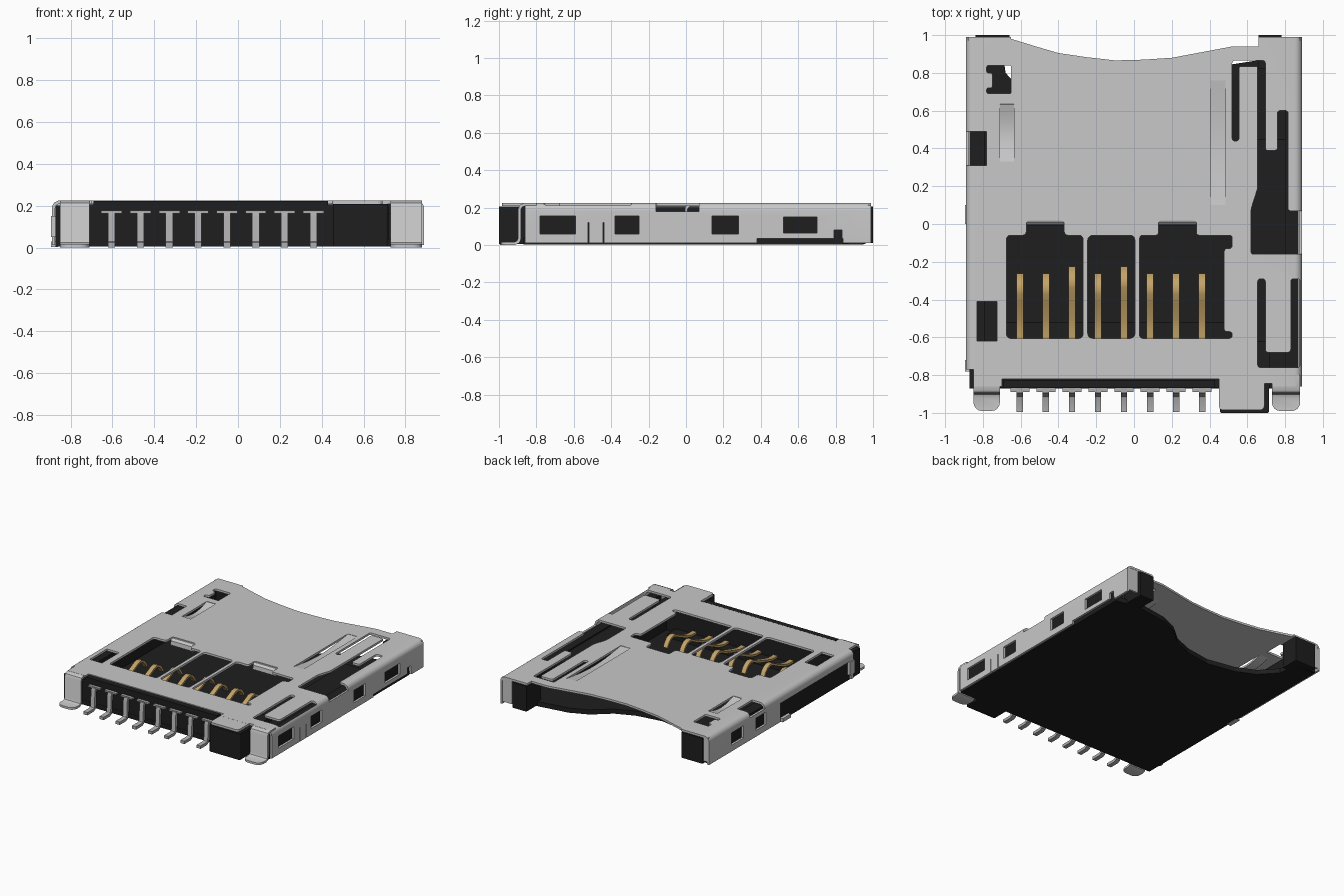
import bpy, bmesh, math
from mathutils import Vector


def material(name, rgb):
    m = bpy.data.materials.new(name)
    m.diffuse_color = (*rgb, 1)
    return m


STEEL = material("shell steel", (0.58, 0.58, 0.58))
TIN = material("tinned pins", (0.42, 0.42, 0.43))
GOLD = material("gold contacts", (0.55, 0.37, 0.14))
BLACK = material("black plastic", (0.013, 0.013, 0.013))


def finish(name, bm, mat):
    bmesh.ops.recalc_face_normals(bm, faces=bm.faces)
    me = bpy.data.meshes.new(name)
    bm.to_mesh(me)
    bm.free()
    ob = bpy.data.objects.new(name, me)
    bpy.context.collection.objects.link(ob)
    if mat:
        me.materials.append(mat)
    return ob


def extrude(pts, vec):
    """Closed prism from a loop of 3D points."""
    bm = bmesh.new()
    f = bm.faces.new([bm.verts.new(p) for p in pts])
    r = bmesh.ops.extrude_face_region(bm, geom=[f])
    bmesh.ops.translate(bm, vec=vec, verts=[v for v in r["geom"] if isinstance(v, bmesh.types.BMVert)])
    return bm


def prism(name, pts, z0, z1, mat=None, r=0.0):
    """Vertical prism with optionally rounded upright edges."""
    bm = extrude([(x, y, z0) for x, y in pts], (0, 0, z1 - z0))
    if r:
        ed = [e for e in bm.edges if abs(e.verts[0].co.z - e.verts[1].co.z) > 1e-4]
        bmesh.ops.bevel(bm, geom=ed, offset=r, segments=3, profile=0.5, affect='EDGES', clamp_overlap=True)
    return finish(name, bm, mat)


def box(name, x0, x1, y0, y1, z0, z1, mat=None, r=0.0):
    return prism(name, [(x0, y0), (x1, y0), (x1, y1), (x0, y1)], z0, z1, mat, r)


def strip(name, path, x0, x1, t, mat, r=0.0):
    """Bent sheet strip: a (y, z) centre path with thickness t, spanning x0..x1."""
    p = [Vector(q) for q in path]
    up, dn = [], []
    for i, q in enumerate(p):
        a = (q - p[i - 1]).normalized() if i else (p[1] - q).normalized()
        b = (p[i + 1] - q).normalized() if i < len(p) - 1 else a
        d = (a + b).normalized()
        n = Vector((-d.y, d.x)) * (t / 2 / max(0.5, d.dot(a)))
        up.append(q + n)
        dn.append(q - n)
    bm = extrude([(x0, *q) for q in up + dn[::-1]], (x1 - x0, 0, 0))
    if r:
        ym = min(v.co.y for v in bm.verts)
        ed = [e for e in bm.edges if all(v.co.y < ym + 1e-3 for v in e.verts)
              and abs(e.verts[0].co.x - e.verts[1].co.x) < 1e-5]
        bmesh.ops.bevel(bm, geom=ed, offset=r, segments=4, profile=0.5, affect='EDGES')
    ob = finish(name, bm, mat)
    smooth(ob)
    return ob


def smooth(ob):
    bpy.ops.object.select_all(action='DESELECT')
    ob.select_set(True)
    bpy.context.view_layer.objects.active = ob
    bpy.ops.object.shade_smooth_by_angle(angle=math.radians(35))


def cut(ob, cutter):
    bpy.context.view_layer.objects.active = ob
    m = ob.modifiers.new("cut", 'BOOLEAN')
    m.operation, m.solver, m.object = 'DIFFERENCE', 'EXACT', cutter
    bpy.ops.object.modifier_apply(modifier=m.name)
    bpy.data.objects.remove(cutter)


# Shell: rounded U-section running front to back
W, TOP, T, R = 0.89, 0.225, 0.016, 0.04


def u_half(w, top, r):
    arc = [(w - r + r * math.cos(a), top - r + r * math.sin(a)) for a in [i * math.pi / 12 for i in range(7)]]
    return [(w, 0.012)] + arc


outer, inner = u_half(W, TOP, R), u_half(W - T, TOP - T, R - T)
loop = outer + [(-x, z) for x, z in outer[::-1]] + [(-x, z) for x, z in inner] + inner[::-1]
shell = finish("metal_shell", extrude([(x, -0.86, z) for x, z in loop], (0, 1.85, 0)), STEEL)

# Top cut-outs: card lip, contact windows, springs and latch slots
outlines = [
    ([(-0.65, 0.98), (-0.52, 0.94), (-0.4, 0.905), (-0.25, 0.883), (-0.1, 0.866), (0.05, 0.87), (0.2, 0.88),
      (0.36, 0.91), (0.52, 0.94), (0.66, 0.94), (0.66, 1.1), (-0.65, 1.1)], 0),
    ([(-0.675, -0.605), (-0.27, -0.605), (-0.27, -0.06), (-0.37, -0.06), (-0.37, 0.02), (-0.57, 0.02),
      (-0.57, -0.06), (-0.675, -0.06)], 0.02),
    ([(-0.245, -0.605), (0.005, -0.605), (0.005, -0.06), (-0.245, -0.06)], 0.025),
    ([(0.03, -0.605), (0.52, -0.605), (0.52, -0.57), (0.477, -0.57), (0.477, -0.13), (0.52, -0.13), (0.52, -0.06),
      (0.33, -0.06), (0.33, 0.02), (0.13, 0.02), (0.13, -0.06), (0.03, -0.06)], 0.015),
    ([(-0.65, 0.69), (-0.65, 0.84), (-0.78, 0.84), (-0.78, 0.8), (-0.75, 0.8), (-0.75, 0.72), (-0.78, 0.72),
      (-0.78, 0.69)], 0.01),
    ([(0.52, 0.44), (0.555, 0.44), (0.555, 0.835), (0.655, 0.835), (0.655, 0.19), (0.62, 0.08), (0.62, -0.16),
      (0.92, -0.16), (0.92, 0.07), (0.815, 0.07), (0.815, 0.6), (0.76, 0.6), (0.76, 0.39), (0.695, 0.39),
      (0.695, 0.865), (0.52, 0.865)], 0.012),
    ([(0.655, -0.29), (0.655, -0.76), (0.88, -0.76), (0.88, -0.29), (0.83, -0.29), (0.83, -0.68), (0.695, -0.68),
      (0.695, -0.29)], 0.015),
]
for pts, r in outlines:
    cut(shell, prism("cutter", pts, 0.18, 0.3, None, r))

RIBS = [(-0.71, -0.635, 0.33, 0.635), (0.405, 0.485, 0.1, 0.76)]
for x0, x1, y0, y1 in RIBS + [(-0.83, -0.725, -0.62, -0.41), (-0.95, -0.78, 0.31, 0.49)]:
    cut(shell, box("cutter", x0, x1, y0, y1, 0.185, 0.3))

# Front edge notches
for x0, x1, y1 in [(-0.7, 0.45, -0.82), (-0.95, -0.85, -0.77), (0.69, 0.73, -0.845)]:
    cut(shell, box("cutter", x0, x1, -1.1, y1, -0.1, 0.3))

# Side windows and lower cut-outs
sides = [(1, -0.78, -0.59, 0.06, 0.155), (1, -0.38, -0.25, 0.06, 0.155), (1, 0.14, 0.28, 0.06, 0.155),
         (1, 0.52, 0.70, 0.065, 0.15), (1, 0.38, 0.84, -0.1, 0.034), (1, 0.79, 0.835, 0.02, 0.08),
         (1, -0.525, -0.518, -0.1, 0.12), (1, -0.445, -0.438, -0.1, 0.12),
         (-1, 0.57, 0.72, 0.06, 0.155), (-1, 0.3, 0.42, 0.06, 0.155), (-1, -0.74, 0.12, -0.1, 0.155)]
for s, y0, y1, z0, z1 in sides:
    a, b = sorted((s * 0.85, s * 0.95))
    cut(shell, box("cutter", a, b, y0, y1, z0, z1))
smooth(shell)

# Sagging pressed springs in the top plate
for i, (x0, x1, y0, y1) in enumerate(RIBS):
    path = [(y0 + (y1 - y0) * k / 10, 0.216 - 0.03 * math.sin(math.pi * k / 10)) for k in range(11)]
    strip(f"pressed_spring_{i}", path, x0, x1, 0.014, STEEL)

# Turned-down lips behind the contact windows
for i, x0 in enumerate((-0.57, 0.13)):
    strip(f"window_lip_{i}", [(0.04, 0.216), (0.015, 0.212), (0.003, 0.2), (0.0, 0.17)], x0, x0 + 0.2, 0.014, STEEL)

# Front lid, folded legs with solder feet, folded back corners
box("front_lid", 0.45, 0.69, -0.985, -0.84, 0.208, 0.2245, STEEL, 0.02)
LEG = [(-0.8, 0.216), (-0.865, 0.216), (-0.883, 0.208), (-0.89, 0.19), (-0.89, 0.035), (-0.897, 0.017),
       (-0.915, 0.009), (-0.99, 0.009)]
for name, x0, x1 in [("left_leg", -0.85, -0.71), ("right_leg", 0.73, 0.88)]:
    strip(name, LEG, x0, x1, 0.016, STEEL, 0.045)
box("back_right_fold", 0.79, 0.88, 0.972, 0.988, 0.03, 0.215, STEEL)
box("back_left_fold", -0.88, -0.83, 0.972, 0.988, 0.03, 0.215, STEEL)
box("left_solder_tab_back", -0.895, -0.86, 0.0, 0.1, 0.002, 0.03, STEEL)
box("left_solder_tab_front", -0.895, -0.87, -0.78, -0.72, 0.05, 0.15, STEEL)

# Plastic base: floor with curved card recess, walls, beam and front block
FLOOR = [(-0.872, -0.87), (0.872, -0.87), (0.872, 0.84), (0.68, 0.87), (0.42, 0.83), (0.28, 0.77), (0.15, 0.66),
         (0.0, 0.6), (-0.2, 0.57), (-0.42, 0.61), (-0.57, 0.68), (-0.68, 0.8), (-0.7, 0.95), (-0.872, 0.95)]
prism("base_floor", FLOOR, 0.004, 0.04, BLACK)
box("base_left_wall", -0.872, -0.79, -0.87, 0.96, 0.006, 0.2, BLACK)
box("base_right_wall", 0.8, 0.872, -0.845, 0.84, 0.006, 0.175, BLACK)
box("base_left_post", -0.84, -0.66, 0.86, 1.0, 0.012, 0.207, BLACK)
box("base_right_post", 0.66, 0.78, 0.82, 1.0, 0.012, 0.207, BLACK)
box("base_beam", -0.83, 0.72, -0.868, -0.62, 0.006, 0.2, BLACK)
box("base_beam_ridge", -0.69, 0.43, -0.868, -0.826, 0.19, 0.222, BLACK)
box("contact_ledge", -0.72, 0.52, -0.63, -0.52, 0.03, 0.07, BLACK)
box("front_block", 0.455, 0.715, -1.0, -0.8, 0.006, 0.207, BLACK, 0.008)
box("eject_slider", 0.6, 0.81, -0.76, 0.45, 0.03, 0.165, BLACK)

# Eight pins with shoulders, and their gold spring contacts
PIN = [(-0.84, 0.165), (-0.872, 0.165), (-0.887, 0.16), (-0.893, 0.145), (-0.897, 0.04), (-0.904, 0.02),
       (-0.92, 0.012), (-0.995, 0.012)]
for i in range(8):
    x = -0.604 + i * 0.1378
    strip(f"pin_{i}", PIN, x - 0.017, x + 0.017, 0.022, TIN)
    box(f"pin_shoulder_{i}", x - 0.05, x + 0.05, -0.89, -0.86, 0.163, 0.176, TIN)
    d = 0.035 if i in (2, 4) else 0.0
    wave = [(-0.63, 0.085), (-0.56, 0.085), (-0.5, 0.1), (-0.42 + d, 0.135), (-0.37 + d, 0.16), (-0.34 + d, 0.165),
            (-0.31 + d, 0.155), (-0.285 + d, 0.13), (-0.268 + d, 0.1)]
    strip(f"contact_{i}", wave, x - 0.018, x + 0.018, 0.016, GOLD)
